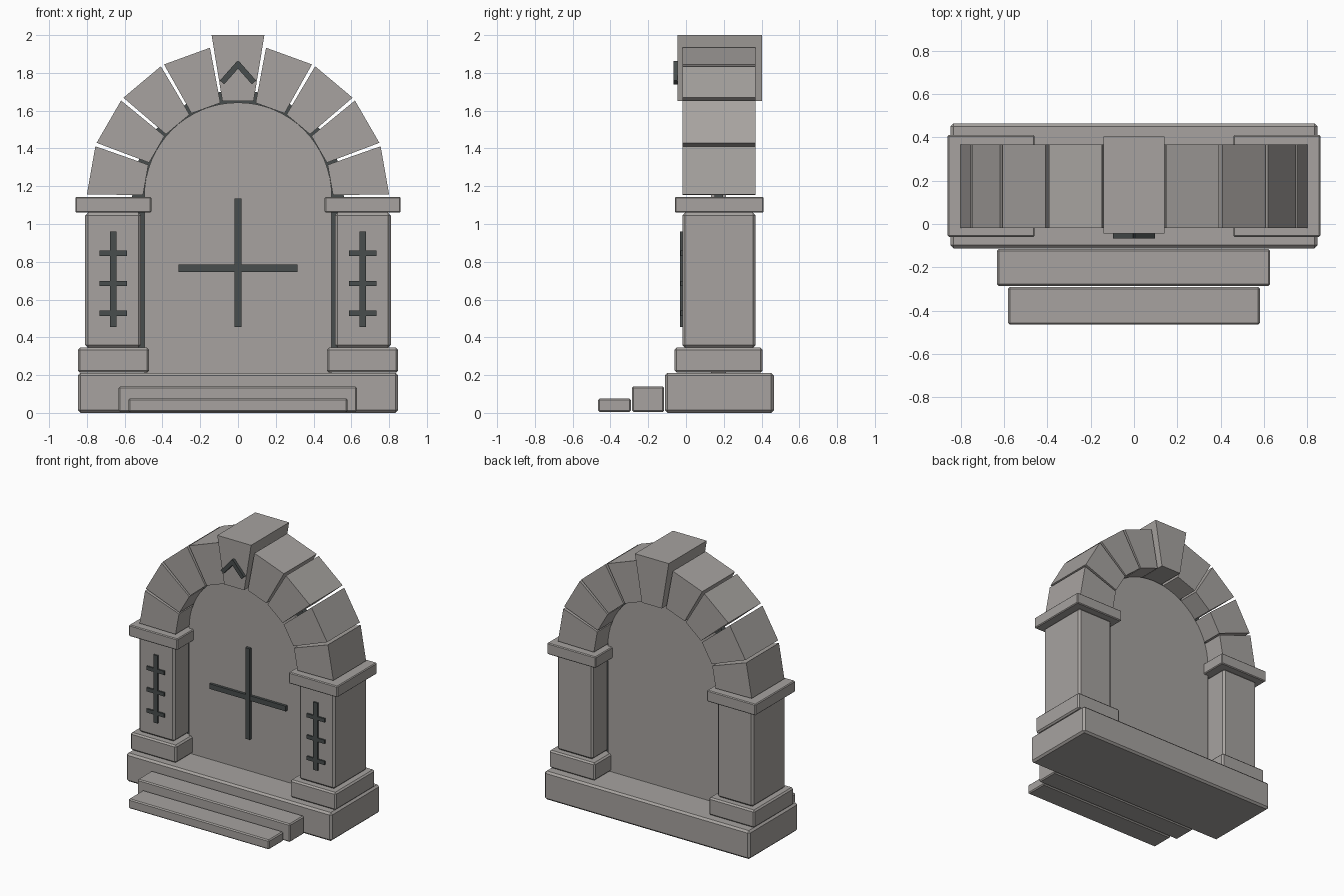
import bpy, bmesh
from math import sin, cos, radians, atan2, hypot
from mathutils import Matrix

old = bpy.data.objects.get("Cube")
if old:
    bpy.data.objects.remove(old, do_unlink=True)


def material(name, rgb):
    m = bpy.data.materials.new(name)
    m.use_nodes = True
    m.diffuse_color = (*rgb, 1)
    m.node_tree.nodes["Principled BSDF"].inputs["Base Color"].default_value = (*rgb, 1)
    return m


STONE = material("warm grey stone", (0.385, 0.365, 0.35))
DARK = material("dark carving", (0.065, 0.075, 0.075))


def finish(bm, name, mat, bevel=0):
    bmesh.ops.recalc_face_normals(bm, faces=bm.faces)
    mesh = bpy.data.meshes.new(name)
    bm.to_mesh(mesh)
    bm.free()
    mesh.materials.append(mat)
    ob = bpy.data.objects.new(name, mesh)
    bpy.context.collection.objects.link(ob)
    if bevel:
        mod = ob.modifiers.new("Worn edges", "BEVEL")
        mod.width = bevel
        mod.segments = 1
    return ob


def box(name, x, y, z, mat=STONE, bevel=0.0, tilt=0.0):
    """Box from (min, max) ranges, optionally turned about y by tilt."""
    size = [b - a for a, b in (x, y, z)]
    mid = [(a + b) / 2 for a, b in (x, y, z)]
    bm = bmesh.new()
    bmesh.ops.create_cube(bm, size=1, matrix=Matrix.Translation(mid)
                          @ Matrix.Rotation(tilt, 4, "Y") @ Matrix.Diagonal((*size, 1)))
    return finish(bm, name, mat, bevel)


def prism(name, outline, y0, y1, mat=STONE):
    """Extrude an (x, z) outline from y0 back to y1."""
    bm = bmesh.new()
    face = bm.faces.new([bm.verts.new((x, y0, z)) for x, z in outline])
    new = bmesh.ops.extrude_face_region(bm, geom=[face])["geom"]
    bmesh.ops.translate(bm, vec=(0, y1 - y0, 0),
                        verts=[v for v in new if isinstance(v, bmesh.types.BMVert)])
    return finish(bm, name, mat)


SPRING = 1.147   # height of the arch centre


def polar(r, deg):
    return r * cos(radians(deg)), SPRING + r * sin(radians(deg))


# Plinth and steps
box("plinth", (-0.848, 0.848), (-0.112, 0.465), (0.0, 0.212), bevel=0.014)
box("upper_step", (-0.632, 0.629), (-0.286, -0.116), (0.005, 0.14), bevel=0.008)
box("lower_step", (-0.581, 0.581), (-0.465, -0.291), (0.005, 0.076), bevel=0.008)


# Door slab with a dark core that shows in the joints of the arch
def door(name, r, bottom, y0, y1, mat):
    arc = [polar(r, 180 * i / 32) for i in range(33)]
    prism(name, [(r, bottom)] + arc + [(-r, bottom)], y0, y1, mat)


door("door_slab", 0.496, 0.205, 0.132, 0.213, STONE)
door("door_core", 0.56, 0.22, 0.15, 0.195, DARK)
box("door_cross_upright", (-0.018, 0.018), (0.112, 0.14), (0.455, 1.135), DARK)
box("door_cross_bar", (-0.315, 0.315), (0.113, 0.14), (0.747, 0.785), DARK)

# Pillars with carved marks
for side, s in (("left", 1), ("right", -1)):
    def span(a, b):
        return tuple(sorted((s * a, s * b)))
    box(side + "_pillar_base", span(0.47, 0.848), (-0.06, 0.406), (0.214, 0.345), bevel=0.011)
    box(side + "_pillar_shaft", span(0.514, 0.809), (-0.019, 0.368), (0.345, 1.06), bevel=0.014)
    box(side + "_pillar_capital", span(0.459, 0.861), (-0.059, 0.411), (1.06, 1.144), bevel=0.006)
    box(side + "_mark_upright", span(0.642, 0.677), (-0.031, -0.01), (0.455, 0.96), DARK)
    for i, z in enumerate((0.527, 0.685, 0.845)):
        box(f"{side}_mark_bar_{i + 1}", span(0.588, 0.734), (-0.03, -0.01),
            (z - 0.014, z + 0.014), DARK)

# Arch stones, with a taller keystone in the middle
STEP, GAP = 20, 0.7
for i in range(9):
    a, b = STEP * i + GAP, STEP * (i + 1) - GAP
    if i == 4:
        k = cos(radians(STEP / 2 - GAP))
        prism("keystone", [polar(0.503 / k, a), polar(0.853 / k, a),
                           polar(0.853 / k, b), polar(0.503 / k, b)], -0.045, 0.403)
    else:
        prism(f"arch_stone_{i + 1}", [polar(0.503, a), polar(0.8, a),
                                      polar(0.8, b), polar(0.503, b)], -0.018, 0.368)

# Chevron on the keystone
dx, dz = 0.078, 0.088
half = hypot(dx, dz) / 2 + 0.01
for side, s in (("left", 1), ("right", -1)):
    mx, mz = s * dx / 2, 1.801
    box(side + "_chevron_bar", (mx - half, mx + half), (-0.067, -0.04),
        (mz - 0.015, mz + 0.015), DARK, tilt=s * atan2(dz, dx))
